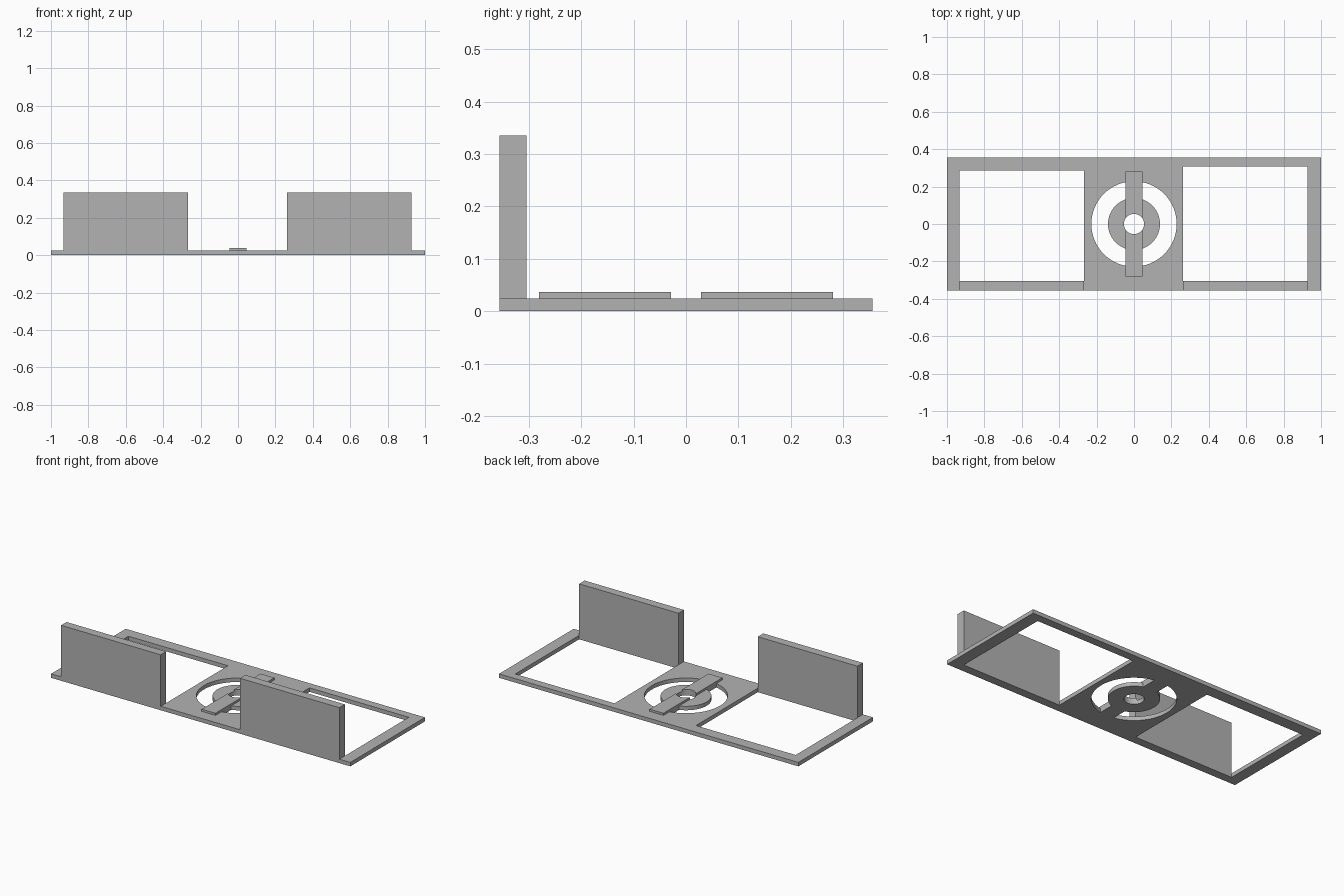
import bpy
import bmesh
import math

if "Cube" in bpy.data.objects:
    bpy.data.objects.remove(bpy.data.objects["Cube"])

T = 0.024        # plate thickness
HALF_Y = 0.356   # half depth of the plate
WALL_Y = -0.304  # inner face of the upright walls

grey = bpy.data.materials.new("plain grey")
grey.diffuse_color = (0.45, 0.45, 0.45, 1)
grey.use_nodes = True
grey.node_tree.nodes["Principled BSDF"].inputs["Base Color"].default_value = grey.diffuse_color


def finish(name, bm):
    mesh = bpy.data.meshes.new(name)
    bm.to_mesh(mesh)
    bm.free()
    mesh.materials.append(grey)
    ob = bpy.data.objects.new(name, mesh)
    bpy.context.collection.objects.link(ob)
    return ob


def box(name, x0, x1, y0, y1, z0, z1):
    bm = bmesh.new()
    bmesh.ops.create_cube(bm, size=1)
    for v in bm.verts:
        v.co = (x1 if v.co.x > 0 else x0, y1 if v.co.y > 0 else y0, z1 if v.co.z > 0 else z0)
    return finish(name, bm)


def disc(name, r, z0, z1):
    bm = bmesh.new()
    bmesh.ops.create_cone(bm, cap_ends=True, segments=64, radius1=r, radius2=r, depth=z1 - z0)
    bmesh.ops.translate(bm, verts=bm.verts, vec=(0, 0, (z0 + z1) / 2))
    return finish(name, bm)


def boolean(ob, other, op):
    mod = ob.modifiers.new(op.title(), 'BOOLEAN')
    mod.operation = op
    mod.solver = 'EXACT'
    mod.object = other
    other.hide_render = True
    other.hide_set(True)


# Base plate with two window openings and a round hole
plate = box("base_plate", -1, 1, -HALF_Y, HALF_Y, 0, T)
openings = [("left", -0.933, -0.267, 0.286), ("right", 0.263, 0.927, 0.307)]
for side, x0, x1, back in openings:
    boolean(plate, box(side + "_opening_cutter", x0, x1, WALL_Y, back, -0.1, 0.1), 'DIFFERENCE')
boolean(plate, disc("round_hole_cutter", 0.228, -0.1, 0.1), 'DIFFERENCE')

# Hub ring and raised cross bar, drilled through the middle
boolean(plate, disc("hub_disc", 0.139, 0, T), 'UNION')
boolean(plate, box("cross_bar", -0.046, 0.046, -0.281, 0.281, 0, 0.037), 'UNION')
boolean(plate, disc("hub_bore_cutter", 0.054, -0.1, 0.1), 'DIFFERENCE')

# Upright walls along the front edge
for side, x0, x1, back in openings:
    boolean(plate, box(side + "_wall", x0, x1, -HALF_Y, WALL_Y, 0, 0.335), 'UNION')

# Apply the modifiers and smooth only the round faces
bpy.context.view_layer.update()
baked = bpy.data.meshes.new_from_object(plate.evaluated_get(bpy.context.evaluated_depsgraph_get()))
plate.modifiers.clear()
plate.data = baked
for ob in list(bpy.data.objects):
    if ob is not plate and ob.name != plate.name:
        bpy.data.objects.remove(ob)
bpy.context.view_layer.objects.active = plate
plate.select_set(True)
bpy.ops.object.shade_smooth_by_angle(angle=math.radians(30))
